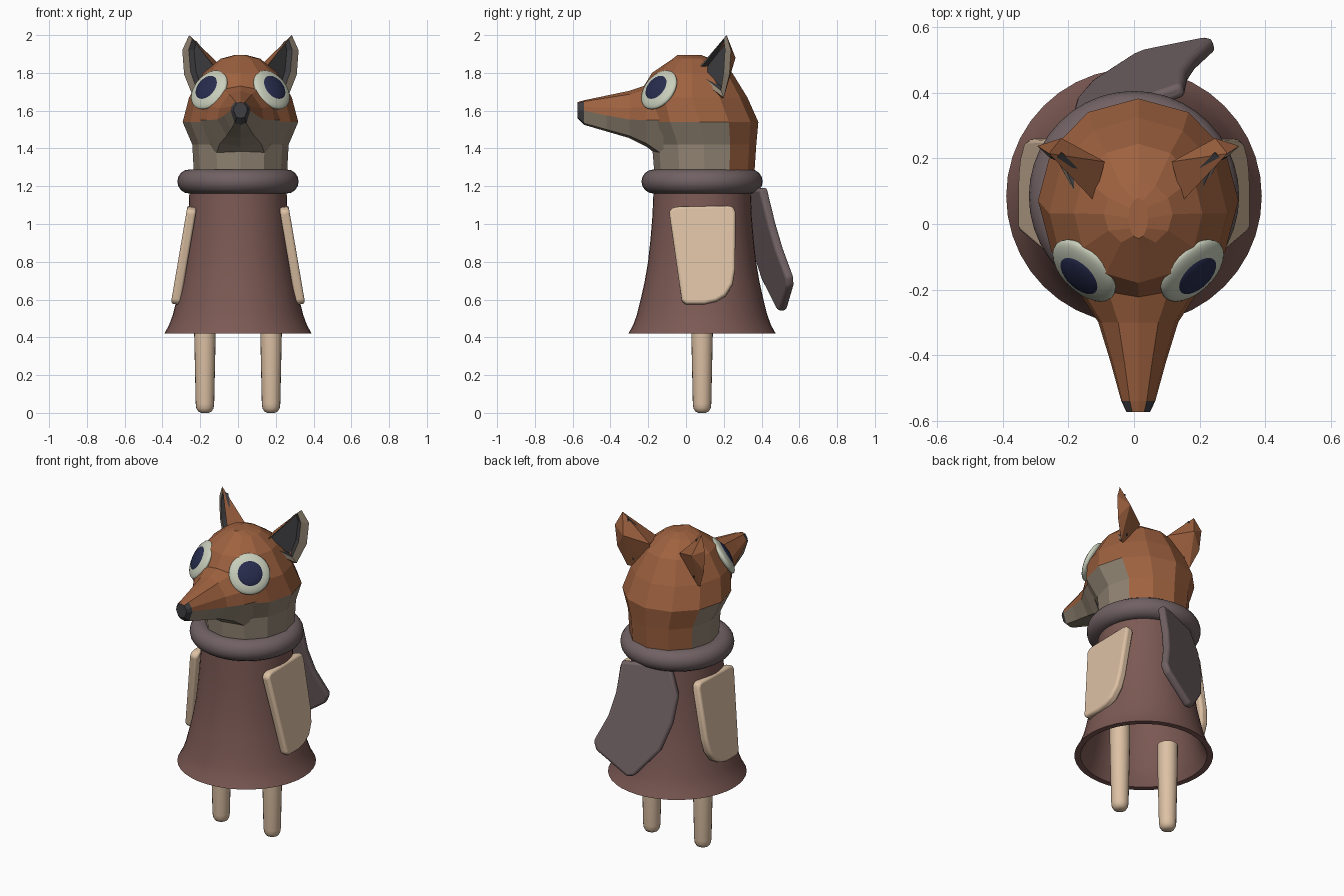
import bpy, bmesh
from math import sin, cos, pi, radians
from mathutils import Vector

if "Cube" in bpy.data.objects:
    bpy.data.objects.remove(bpy.data.objects["Cube"])

CY = 0.085  # y of the body axis
HX = 0.013  # slight sideways offset of the head


def mat(name, r, g, b):
    m = bpy.data.materials.new(name)
    m.diffuse_color = (r, g, b, 1)
    m.use_nodes = True
    m.node_tree.nodes["Principled BSDF"].inputs["Base Color"].default_value = m.diffuse_color
    return m


ORANGE = mat("orange_fur", .34, .12, .05)
PALE = mat("pale_fur", .29, .235, .175)
DARK = mat("dark_grey", .05, .05, .055)
CLOTH = mat("brown_cloth", .2, .1, .088)
SCARF = mat("scarf_cloth", .165, .12, .125)
SKIN = mat("tan", .72, .53, .37)
EYE = mat("eye_white", .58, .62, .5)
NAVY = mat("navy", .02, .025, .075)


def finish(name, bm, mats, smooth=None):
    bmesh.ops.recalc_face_normals(bm, faces=bm.faces[:])
    me = bpy.data.meshes.new(name)
    bm.to_mesh(me)
    bm.free()
    ob = bpy.data.objects.new(name, me)
    bpy.context.collection.objects.link(ob)
    for m in mats:
        me.materials.append(m)
    if smooth:
        bpy.ops.object.select_all(action='DESELECT')
        ob.select_set(True)
        bpy.context.view_layer.objects.active = ob
        bpy.ops.object.shade_smooth_by_angle(angle=radians(smooth))
    return ob


def loft(rings, cap=(True, True), closed=False):
    """Join equal-length rings of points into a tube."""
    bm = bmesh.new()
    vs = [[bm.verts.new(p) for p in r] for r in rings]
    n = len(vs[0])
    pairs = list(zip(vs, vs[1:])) + ([(vs[-1], vs[0])] if closed else [])
    for a, b in pairs:
        for i in range(n):
            j = (i + 1) % n
            bm.faces.new((a[i], a[j], b[j], b[i]))
    if cap[0]:
        bm.faces.new(vs[0])
    if cap[1]:
        bm.faces.new(vs[-1])
    return bm


def ring(cx, cy, z, rx, ry, n):
    return [(cx + rx * sin(2 * pi * i / n), cy - ry * cos(2 * pi * i / n), z) for i in range(n)]


def revolve(name, profile, m, cx=0, cy=CY, n=40, cap=(True, True), closed=False, smooth=40):
    bm = loft([ring(cx, cy, z, r, r, n) for r, z in profile], cap, closed)
    return finish(name, bm, [m], smooth)


def slab(name, pts, direction, m, bevel):
    """Thick rounded plate centred on an outline."""
    d = Vector(direction)
    bm = loft([[Vector(p) - d / 2 for p in pts], [Vector(p) + d / 2 for p in pts]])
    ob = finish(name, bm, [m], 50)
    b = ob.modifiers.new("round", 'BEVEL')
    b.width, b.segments, b.limit_method, b.angle_limit = bevel, 3, 'ANGLE', radians(35)
    return ob


# Flared open dress, with inner wall
outer = [(.39, .42), (.365, .465), (.345, .52), (.325, .60), (.303, .70), (.286, .80),
         (.273, .92), (.263, 1.04), (.256, 1.2)]
inner = [(r - .034, z) for r, z in reversed(outer)]
revolve("dress", outer + inner, CLOTH, cap=(False, False), closed=True)

# Scarf ring
revolve("scarf_ring", [(.257 + .064 * cos(a), 1.225 + .064 * sin(a))
                       for a in (2 * pi * i / 16 for i in range(16))],
        SCARF, cap=(False, False), closed=True, smooth=60)

# Scarf tail hanging at the back
tail = [(-.12, 1.19), (.15, 1.19), (.16, 1.0), (.185, .87), (.245, .72), (.225, .67),
        (.04, .54), (0, .55), (-.125, .71), (-.17, .87), (-.18, 1.03)]
slab("scarf_tail", [(x, .36 + .225 * (1.17 - z) + .36 * x, z) for x, z in tail],
     (-.014, .042, .01), SCARF, .016)

# Legs, arms, ears and eyes on both sides
for s, side in ((1, "right"), (-1, "left")):
    revolve("leg_" + side, [(.02, 0), (.036, .008), (.046, .025), (.049, .05), (.057, .42), (.058, .55)],
            SKIN, cx=s * .175, n=20, smooth=50)

    arm = [(-.09, 1.065), (-.07, 1.085), (-.04, 1.09), (.22, 1.095), (.25, 1.09), (.262, 1.06),
           (.26, .76), (.247, .68), (.21, .62), (.16, .59), (.10, .575), (0, .575), (-.022, .59)]
    slab("arm_" + side, [(s * (.243 + (1.09 - z) * .17), y, z) for y, z in arm],
         (s * .05, 0, .008), SKIN, .02)

    # Ear: front opening is inset into a dark hollow
    P = dict(C=(.135, .07, 1.83), T=(.272, .215, 2.0), U=(.308, .238, 1.92), W=(.298, .23, 1.79),
             B=(.25, .20, 1.67), G=(.185, .075, 1.76), A=(.102, .19, 1.835), E=(.235, .262, 1.88),
             F=(.14, .15, 1.65))
    bm = bmesh.new()
    v = {k: bm.verts.new((HX + s * p[0], p[1], p[2])) for k, p in P.items()}
    front = bm.faces.new([v[k] for k in "CTUWBG"])
    for f in ("CAT", "AET", "TEU", "UEW", "WEB", "AFE", "EFB", "CGA", "GFA", "GBF"):
        bm.faces.new([v[k] for k in f])
    bmesh.ops.recalc_face_normals(bm, faces=bm.faces[:])
    rim = bmesh.ops.inset_individual(bm, faces=[front], thickness=.03, depth=0)["faces"]
    bmesh.ops.translate(bm, verts=front.verts[:], vec=(-.014 * s, -.01, .008))
    wall = bmesh.ops.inset_individual(bm, faces=[front], thickness=.01, depth=-.03)["faces"]
    for f in rim:
        f.material_index = 1
    for f in wall + [front]:
        f.material_index = 2
    finish("ear_" + side, bm, [ORANGE, PALE, DARK])

    # Eye and pupil: flattened spheres facing outward
    normal = Vector((s * .6, -.62, .5)).normalized()
    centre = Vector((HX + s * .165, -.142, 1.71))
    for name, r, t, off, m in (("eye_", .118, .034, 0, EYE), ("pupil_", .076, .023, .019, NAVY)):
        bm = bmesh.new()
        bmesh.ops.create_uvsphere(bm, u_segments=28, v_segments=14, radius=1)
        ob = finish(name + side, bm, [m], 60)
        ob.scale = (r, r, t)
        ob.rotation_euler = normal.to_track_quat('Z', 'Y').to_euler()
        ob.location = centre + normal * off

# Faceted skull: pale throat and cheeks, orange above and behind
skull = [(1.24, -.165, .36, .245), (1.42, -.18, .372, .255), (1.54, -.24, .383, .306),
         (1.67, -.26, .325, .272), (1.80, -.18, .245, .196), (1.875, -.07, .13, .105),
         (1.895, -.045, .08, .03)]
bm = loft([ring(HX, (f + b) / 2, z, w, (b - f) / 2, 12) for z, f, b, w in skull])
for f in bm.faces:
    c = f.calc_center_median()
    f.material_index = 1 if c.z < 1.54 and c.y < .2 else 0
finish("skull", bm, [ORANGE, PALE])

# Faceted muzzle, sections from the face to the nose tip: y, top, mouth, bottom, half width
muzzle = [(-.12, 1.75, 1.55, 1.34, .22), (-.21, 1.735, 1.55, 1.41, .18), (-.30, 1.705, 1.553, 1.455, .122),
          (-.42, 1.68, 1.575, 1.49, .085), (-.54, 1.655, 1.60, 1.525, .052), (-.574, 1.645, 1.60, 1.56, .036)]
rings = []
for y, t, m, b, w in muzzle:
    half = [(.5 * w, t - .12 * (t - m)), (.92 * w, m + .4 * (t - m)), (w, m), (.6 * w, b + .12 * (m - b))]
    pts = [(0, t)] + half + [(0, b)] + [(-x, z) for x, z in reversed(half)]
    rings.append([(HX + x, y, z) for x, z in pts])
bm = loft(rings)
bm.faces.ensure_lookup_table()
for i, f in enumerate(bm.faces):
    k = i % 10
    f.material_index = 1 if 3 <= k <= 6 else 0
    if i >= 50 or i >= 40 and k not in (0, 9):
        f.material_index = 2
finish("muzzle", bm, [ORANGE, PALE, DARK])
